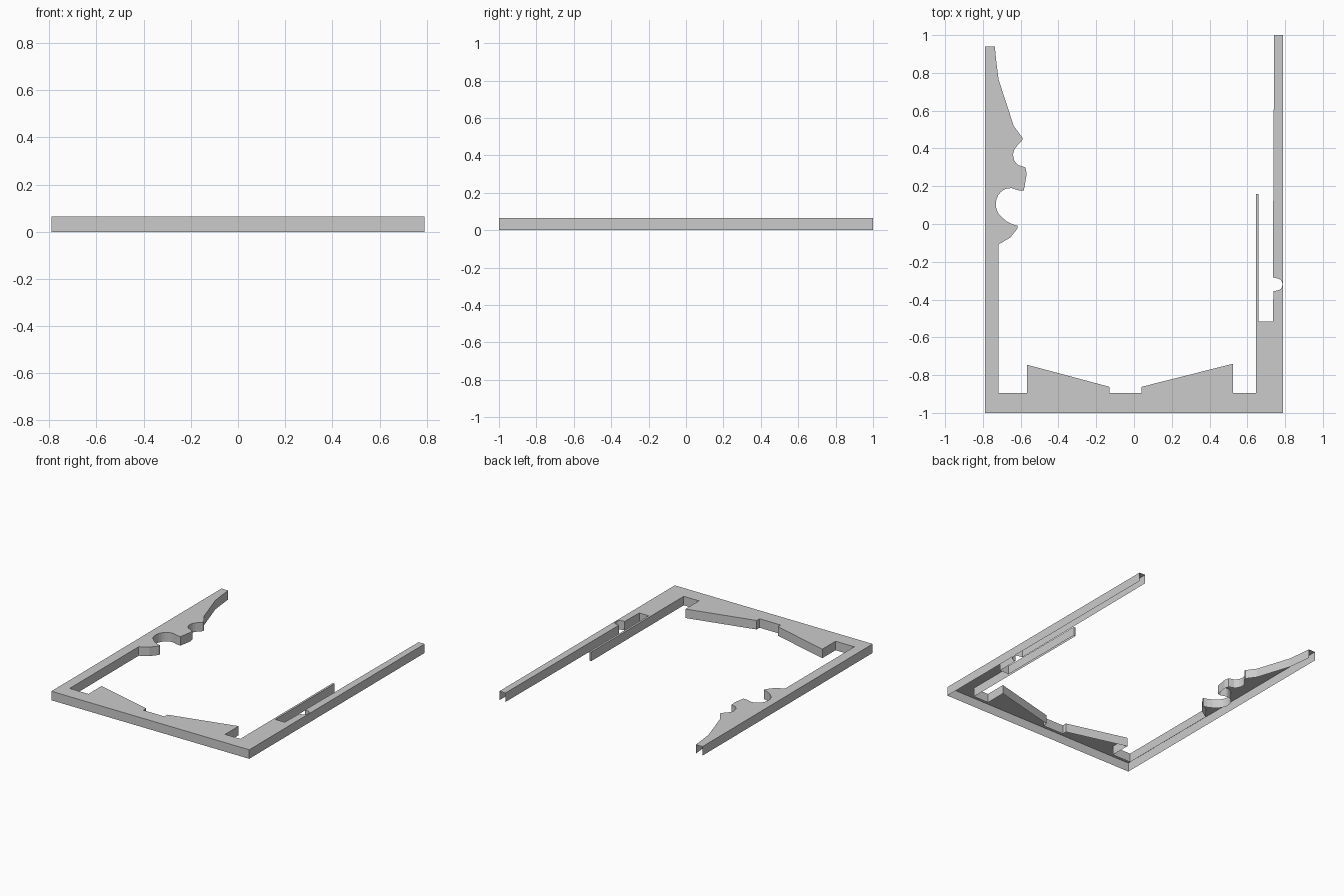
import bpy, bmesh
from math import radians, cos, sin

if "Cube" in bpy.data.objects:
    bpy.data.objects.remove(bpy.data.objects["Cube"])

H = 0.065  # shell height


def arc(cx, cy, rx, ry, a0, a1, n):
    """Points along an elliptical arc, angles in degrees."""
    return [(cx + rx * cos(radians(a0 + (a1 - a0) * i / n)),
             cy + ry * sin(radians(a0 + (a1 - a0) * i / n))) for i in range(n + 1)]


def shell(name, outline, open_edges):
    """Flat top with thin skirt walls, open underneath and at the open edges."""
    bm = bmesh.new()
    top = [bm.verts.new((x, y, H)) for x, y in outline]
    low = [bm.verts.new((x, y, 0)) for x, y in outline]
    n = len(outline)
    for i in range(n):
        j = (i + 1) % n
        if i not in open_edges:
            bm.faces.new((top[i], top[j], low[j], low[i]))
    cap = bm.faces.new(top)
    bm.normal_update()
    if cap.normal.z < 0:
        bmesh.ops.reverse_faces(bm, faces=bm.faces[:])
    # keep the wall winding consistent with the upward cap
    bmesh.ops.recalc_face_normals(bm, faces=bm.faces[:])
    bm.normal_update()
    if cap.normal.z < 0:
        bmesh.ops.reverse_faces(bm, faces=bm.faces[:])
    bmesh.ops.triangulate(bm, faces=[cap], ngon_method='EAR_CLIP')
    me = bpy.data.meshes.new(name)
    bm.to_mesh(me)
    bm.free()
    ob = bpy.data.objects.new(name, me)
    bpy.context.collection.objects.link(ob)
    return ob


# left arm: tapered tip, small bite, tab, large round bite, nose, straight bar
left_arm = [(-.737, .94), (-.73, .87), (-.717, .765), (-.637, .52), (-.59, .455), (-.592, .443)]
left_arm += arc(-.583, .365, .057, .062, 140, 240, 6)
left_arm += [(-.575, .30), (-.568, .265), (-.583, .178), (-.61, .178)]
left_arm += arc(-.655, .105, .077, .085, 85, 235, 10)
left_arm += [(-.673, .013), (-.64, -.003), (-.615, -.01), (-.618, -.025),
             (-.655, -.072), (-.717, -.108), (-.717, -.895)]

# front bar with two wedge pads
front_bar = [(-.567, -.895), (-.567, -.745), (-.13, -.862), (-.13, -.895),
             (.04, -.895), (.04, -.862), (.523, -.74), (.523, -.895)]

# right arm: thin prong, slot, small round notch, slim bar
right_arm = [(.645, -.895), (.645, .16), (.66, .16), (.66, -.517),
             (.735, -.517), (.738, -.355), (.755, -.353)]
right_arm += arc(.762, -.32, .024, .03, -75, 75, 6)
right_arm += [(.755, -.287), (.735, -.283), (.742, 1)]

outer = [(.79, 1), (.79, -1), (-.79, -1), (-.79, .94)]

outline = left_arm + front_bar + right_arm + outer
n = len(outline)
shell("frame_cover", outline, {n - 1, n - 5})  # both arm ends stay open
